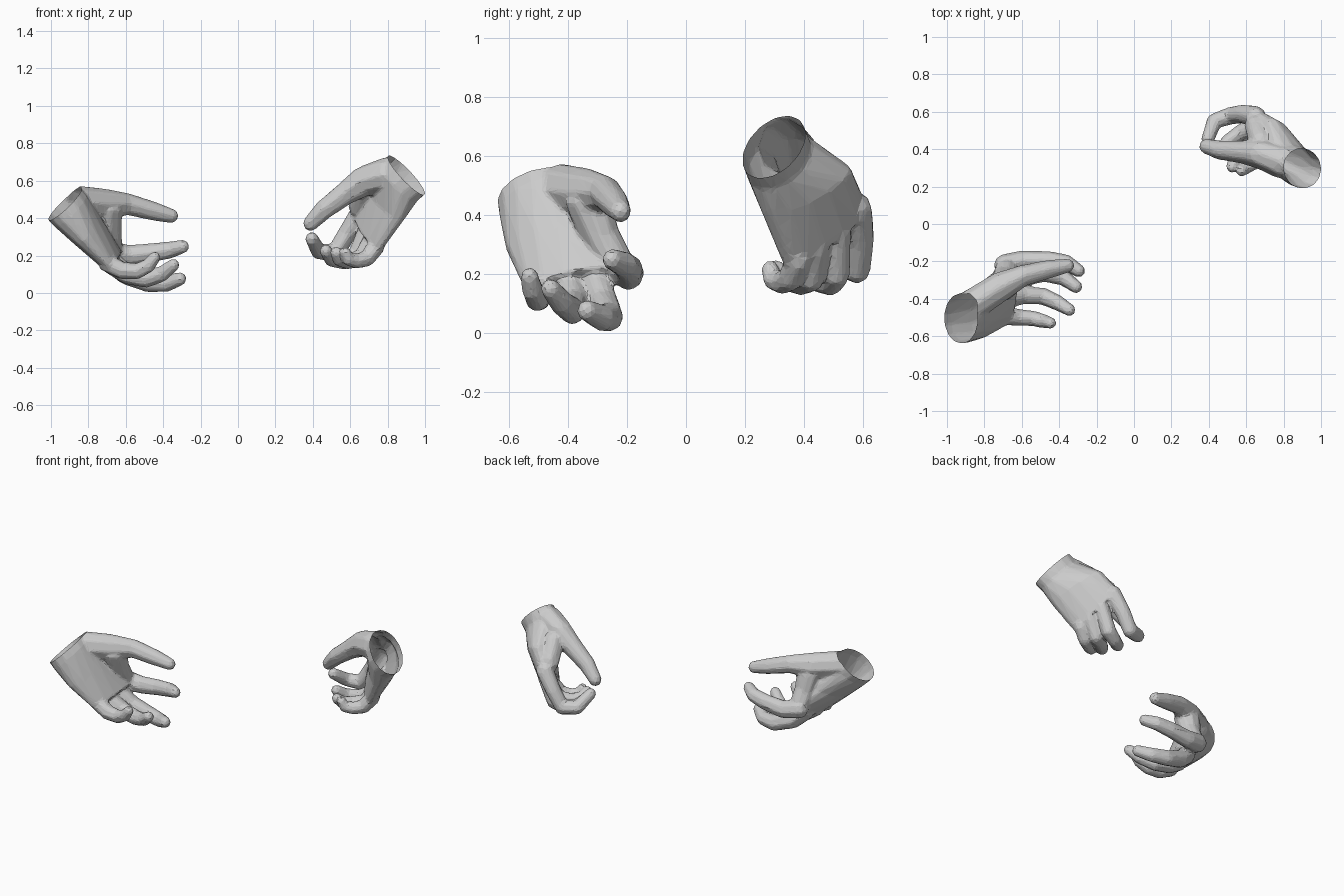
import bpy, bmesh
from math import cos, sin, tau
from mathutils import Vector as V


def hull(bm, pts):
    """Add the convex hull of a point cloud to the mesh."""
    bmesh.ops.convex_hull(bm, input=[bm.verts.new(p) for p in pts])


def ball(c, r):
    r = r * 1.07 + 0.002          # allowance for the later smoothing
    return [V(c) + r * V((cos(tau * i / 10) * cos(k), sin(tau * i / 10) * cos(k), sin(k)))
            for k in (-1.4, -0.75, 0, 0.75, 1.4) for i in range(10)]


def chain(bm, pts):
    """Finger bones: tapered capsules through (x, y, z, radius) joints."""
    for a, b in zip(pts, pts[1:]):
        hull(bm, ball(a[:3], a[3]) + ball(b[:3], b[3]))


def make_hand(name, palm, fingers):
    bm = bmesh.new()
    # palm: elliptical sections, each given by little-finger edge, index edge, half thickness
    mids = [(V(a) + V(b)) / 2 for a, b, t in palm]
    rings = []
    for i, (a, b, t) in enumerate(palm):
        f = mids[1] - mids[0] if i < 2 else mids[min(i + 1, len(mids) - 1)] - mids[i - 1]
        w = (V(b) - V(a)) / 2
        n = w.cross(f).normalized() * t
        rings.append([mids[i] + w * cos(tau * k / 14) + n * sin(tau * k / 14) for k in range(14)])
    for r, s in zip(rings, rings[1:]):
        hull(bm, r + s)
    for pts in fingers:
        chain(bm, pts)
    bmesh.ops.delete(bm, geom=[v for v in bm.verts if not v.link_faces], context='VERTS')
    bmesh.ops.recalc_face_normals(bm, faces=bm.faces)
    me = bpy.data.meshes.new(name)
    bm.to_mesh(me)
    bm.free()
    ob = bpy.data.objects.new(name, me)
    bpy.context.collection.objects.link(ob)
    bpy.context.view_layer.objects.active = ob
    # fuse into one skin, then reduce to facets
    m = ob.modifiers.new("fuse", 'REMESH')
    m.mode, m.voxel_size = 'VOXEL', 0.008
    m = ob.modifiers.new("soften", 'SMOOTH')
    m.factor, m.iterations = 0.5, 8
    m = ob.modifiers.new("facet", 'DECIMATE')
    m.ratio = 0.07
    for n in ("fuse", "soften", "facet"):
        bpy.ops.object.modifier_apply(modifier=n)
    # open wrist
    bm = bmesh.new()
    bm.from_mesh(ob.data)
    f = (mids[1] - mids[0]).normalized()
    bmesh.ops.bisect_plane(bm, geom=bm.verts[:] + bm.edges[:] + bm.faces[:],
                           plane_co=mids[0] + f * 0.03, plane_no=f, clear_inner=True)
    bm.to_mesh(ob.data)
    bm.free()
    for p in ob.data.polygons:
        p.use_smooth = False
    return ob


# open left hand
make_hand("left_hand", [
    ((-0.975, -0.63, 0.435), (-0.915, -0.39, 0.555), 0.12),
    ((-0.93, -0.625, 0.38), (-0.86, -0.37, 0.5), 0.115),
    ((-0.83, -0.61, 0.28), (-0.76, -0.29, 0.36), 0.09),
    ((-0.69, -0.545, 0.14), (-0.65, -0.18, 0.21), 0.06)],
    [[(-0.86, -0.43, 0.485, 0.08), (-0.72, -0.34, 0.475, 0.075), (-0.59, -0.275, 0.475, 0.052),
      (-0.45, -0.24, 0.437, 0.045), (-0.355, -0.222, 0.412, 0.034)],             # thumb
     [(-0.7, -0.33, 0.44, 0.075), (-0.69, -0.29, 0.33, 0.062), (-0.68, -0.24, 0.24, 0.058)],  # web
     [(-0.69, -0.22, 0.22, 0.055), (-0.59, -0.195, 0.2, 0.05), (-0.46, -0.193, 0.215, 0.045),
      (-0.36, -0.208, 0.23, 0.04), (-0.295, -0.25, 0.248, 0.032)],               # index
     [(-0.68, -0.31, 0.17, 0.05), (-0.6, -0.28, 0.1, 0.05), (-0.48, -0.26, 0.054, 0.045),
      (-0.38, -0.285, 0.05, 0.04), (-0.31, -0.335, 0.075, 0.032)],               # middle
     [(-0.69, -0.40, 0.16, 0.048), (-0.6, -0.38, 0.1, 0.046), (-0.49, -0.385, 0.075, 0.042),
      (-0.41, -0.42, 0.1, 0.038), (-0.345, -0.46, 0.15, 0.03)],                  # ring
     [(-0.7, -0.49, 0.16, 0.045), (-0.62, -0.5, 0.12, 0.042), (-0.54, -0.505, 0.115, 0.038),
      (-0.48, -0.52, 0.145, 0.034), (-0.445, -0.53, 0.19, 0.028)]])              # little

# pinching right hand
make_hand("right_hand", [
    ((1.015, 0.24, 0.545), (0.825, 0.34, 0.755), 0.105),
    ((0.945, 0.255, 0.485), (0.77, 0.375, 0.685), 0.105),
    ((0.865, 0.265, 0.39), (0.72, 0.555, 0.565), 0.085),
    ((0.75, 0.335, 0.22), (0.63, 0.615, 0.425), 0.06)],
    [[(0.79, 0.335, 0.63, 0.085), (0.68, 0.375, 0.6, 0.075), (0.58, 0.385, 0.535, 0.057),
      (0.46, 0.395, 0.445, 0.047), (0.388, 0.415, 0.372, 0.037)],                # thumb
     [(0.68, 0.44, 0.56, 0.06), (0.65, 0.53, 0.46, 0.055)],                      # thumb web
     [(0.65, 0.575, 0.42, 0.052), (0.585, 0.588, 0.32, 0.046), (0.52, 0.58, 0.215, 0.043),
      (0.43, 0.55, 0.222, 0.038), (0.395, 0.455, 0.29, 0.032)],                  # index
     [(0.69, 0.51, 0.34, 0.046), (0.63, 0.51, 0.2, 0.043), (0.57, 0.49, 0.17, 0.04),
      (0.5, 0.44, 0.18, 0.036), (0.47, 0.38, 0.225, 0.031)],                     # middle
     [(0.72, 0.44, 0.29, 0.045), (0.66, 0.425, 0.185, 0.042), (0.59, 0.39, 0.17, 0.038),
      (0.54, 0.34, 0.18, 0.034), (0.525, 0.305, 0.215, 0.029)],                  # ring
     [(0.74, 0.38, 0.25, 0.043), (0.69, 0.355, 0.185, 0.039), (0.635, 0.325, 0.17, 0.035),
      (0.59, 0.295, 0.18, 0.031), (0.575, 0.285, 0.215, 0.027)]])                # little
